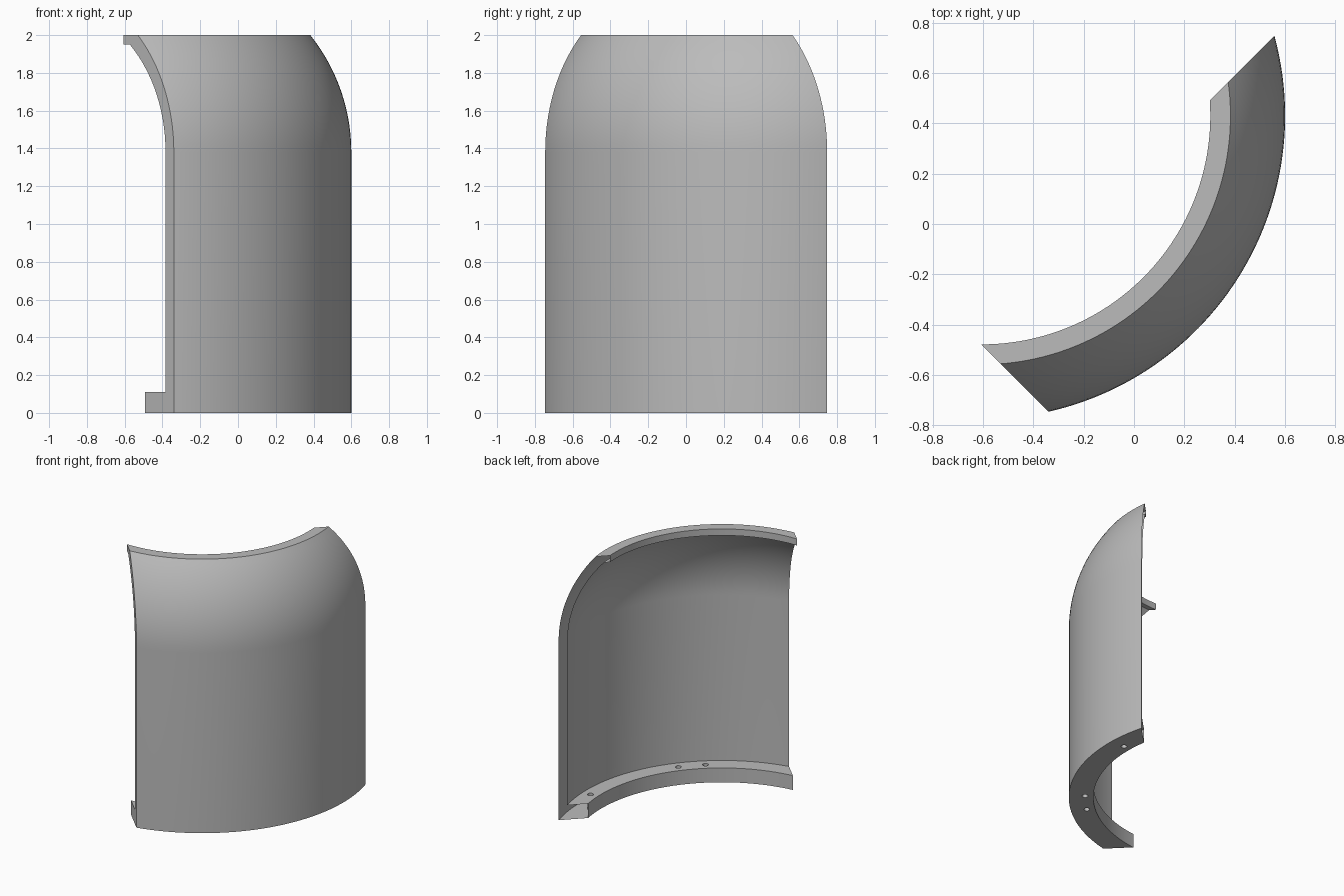
import bpy, bmesh, math
from mathutils import Vector, Matrix

cube = bpy.data.objects.get("Cube")
if cube:
    bpy.data.objects.remove(cube, do_unlink=True)

AXIS = Vector((-0.605, 0.43, 0))   # centre of the revolved shell
SPRING = 1.38                      # height where the wall starts to curve in
STEPS = 72


def arc(r_base, r_top, z_top, n=14):
    """Arc that leaves the wall vertically and ends at (r_top, z_top)."""
    dr, dz = r_base - r_top, z_top - SPRING
    rho = (dr * dr + dz * dz) / (2 * dr)
    end = math.asin(dz / rho)
    return [(r_base - rho * (1 - math.cos(end * i / n)),
             SPRING + rho * math.sin(end * i / n)) for i in range(n + 1)]


def mesh_object(name, bm):
    mesh = bpy.data.meshes.new(name)
    bm.to_mesh(mesh)
    bm.free()
    obj = bpy.data.objects.new(name, mesh)
    bpy.context.collection.objects.link(obj)
    return obj


# Cross-section: foot flange, wall, inward curve, top lip
profile = [(1.03, 0), (1.205, 0)]
profile += arc(1.205, 0.988, 2.0)
profile += [(0.908, 2.0), (0.908, 1.95)]
profile += reversed(arc(1.153, 0.943, 1.95))
profile += [(1.153, 0.11), (1.03, 0.11)]

# Revolve the cross-section past both ends
bm = bmesh.new()
rings = []
for s in range(STEPS + 1):
    a = math.radians(-100 + 125 * s / STEPS)
    rings.append([bm.verts.new(AXIS + Vector((r * math.cos(a), r * math.sin(a), z)))
                  for r, z in profile])
for ring, following in zip(rings, rings[1:]):
    for i in range(len(profile)):
        j = (i + 1) % len(profile)
        bm.faces.new((ring[i], following[i], following[j], ring[j]))

# Trim the two ends with square planes and cap them
for point, normal in (((0, 0.19, 0), (-1, 1, 0)), ((0, -1.085, 0), (-1, -1, 0))):
    cut = bmesh.ops.bisect_plane(bm, geom=bm.verts[:] + bm.edges[:] + bm.faces[:],
                                 plane_co=point, plane_no=normal, clear_outer=True)
    edges = [e for e in cut["geom_cut"] if isinstance(e, bmesh.types.BMEdge)]
    bmesh.ops.edgeloop_fill(bm, edges=edges)
bmesh.ops.recalc_face_normals(bm, faces=bm.faces[:])
shell = mesh_object("curved_shell", bm)

# Bolt holes through the foot flange
bm = bmesh.new()
for angle in (1.9, -38.9, -49):
    a = math.radians(angle)
    place = Matrix.Translation(AXIS + Vector((1.09 * math.cos(a), 1.09 * math.sin(a), 0.05)))
    bmesh.ops.create_cone(bm, cap_ends=True, segments=20, radius1=0.021,
                          radius2=0.021, depth=0.3, matrix=place)
cutter = mesh_object("bolt_hole_cutter", bm)
cutter.hide_render = True

bpy.ops.object.select_all(action="DESELECT")
shell.select_set(True)
bpy.context.view_layer.objects.active = shell
holes = shell.modifiers.new("bolt_holes", "BOOLEAN")
holes.operation = "DIFFERENCE"
holes.solver = "EXACT"
holes.object = cutter
bpy.ops.object.modifier_apply(modifier=holes.name)
bpy.data.objects.remove(cutter, do_unlink=True)

# Plain grey finish
grey = bpy.data.materials.new("plain_grey")
grey.use_nodes = True
colour = (0.5, 0.5, 0.5, 1)
grey.diffuse_color = colour
grey.node_tree.nodes["Principled BSDF"].inputs["Base Color"].default_value = colour
shell.data.materials.clear()
shell.data.materials.append(grey)
bpy.ops.object.shade_smooth_by_angle(angle=math.radians(25))
